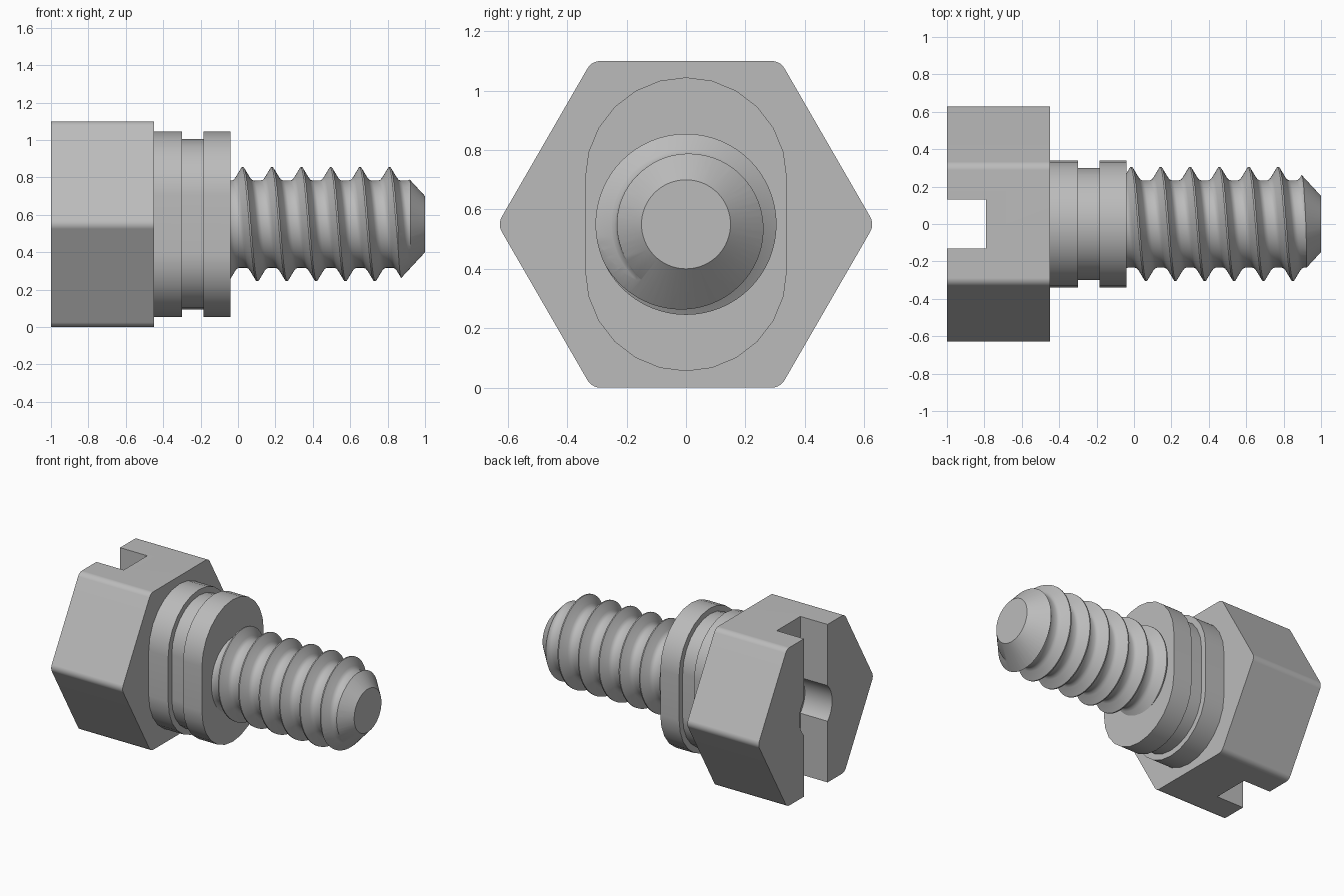
import bpy
import bmesh
from math import pi, sin, cos, tau

AXIS_Z = 0.55          # height of the screw axis

cube = bpy.data.objects.get("Cube")
if cube:
    bpy.data.objects.remove(cube, do_unlink=True)

steel = bpy.data.materials.new("grey steel")
steel.use_nodes = True
steel.diffuse_color = (0.5, 0.5, 0.5, 1)
steel.node_tree.nodes["Principled BSDF"].inputs["Base Color"].default_value = (0.5, 0.5, 0.5, 1)


def outline(corners, spread, radius, steps):
    """Rounded outline in the y-z plane: arcs around evenly spread centres."""
    points = []
    for c in range(corners):
        mid = tau * c / corners + (pi / 2 if corners == 2 else 0)
        for s in range(steps + 1):
            a = mid + (s / steps - 0.5) * tau / corners
            points.append((spread * cos(mid) + radius * cos(a),
                           AXIS_Z + spread * sin(mid) + radius * sin(a)))
    return points


def finish(name, bm):
    bmesh.ops.remove_doubles(bm, verts=bm.verts, dist=1e-5)
    bmesh.ops.recalc_face_normals(bm, faces=bm.faces)
    mesh = bpy.data.meshes.new(name)
    bm.to_mesh(mesh)
    bm.free()
    mesh.materials.append(steel)
    obj = bpy.data.objects.new(name, mesh)
    bpy.context.collection.objects.link(obj)
    return obj


def loft(name, sections):
    """Capped solid through (x, outline) sections."""
    bm = bmesh.new()
    rings = [[bm.verts.new((x, y, z)) for y, z in pts] for x, pts in sections]
    n = len(rings[0])
    for r0, r1 in zip(rings, rings[1:]):
        for i in range(n):
            j = (i + 1) % n
            bm.faces.new((r0[i], r0[j], r1[j], r1[i]))
    bm.faces.new(rings[0])
    bm.faces.new(rings[-1])
    return finish(name, bm)


def activate(obj):
    bpy.ops.object.select_all(action='DESELECT')
    obj.select_set(True)
    bpy.context.view_layer.objects.active = obj


def cut(obj, tool, operation):
    activate(obj)
    mod = obj.modifiers.new("cut", 'BOOLEAN')
    mod.operation = operation
    mod.solver = 'EXACT'
    mod.object = tool
    bpy.ops.object.modifier_apply(modifier=mod.name)
    bpy.data.objects.remove(tool, do_unlink=True)


def smooth(obj, weighted):
    activate(obj)
    bpy.ops.object.shade_smooth_by_angle(angle=pi / 6)
    if weighted:
        mod = obj.modifiers.new("normals", 'WEIGHTED_NORMAL')
        mod.keep_sharp = True
        bpy.ops.object.modifier_apply(modifier=mod.name)


# Hexagonal head with rounded corners, a driver slot and a round recess
fillet = 0.05
hexagon = outline(6, (AXIS_Z - fillet) / cos(pi / 6), fillet, 5)
head = loft("hex_head", [(-1, hexagon), (-0.45, hexagon)])
slot = [(-0.13, -0.2), (0.13, -0.2), (0.13, 1.3), (-0.13, 1.3)]
cut(head, loft("slot_cutter", [(-1.1, slot), (-0.79, slot)]), 'DIFFERENCE')
bore = outline(2, 0, 0.18, 24)
cut(head, loft("recess_cutter", [(-1.1, bore), (-0.79, bore)]), 'DIFFERENCE')
smooth(head, True)

# Oblong collar with a groove around it
wide = outline(2, 0.155, 0.34, 12)
narrow = outline(2, 0.155, 0.30, 12)
collar = loft("grooved_collar", [(-0.46, wide), (-0.30, wide), (-0.30, narrow),
                                 (-0.185, narrow), (-0.185, wide), (-0.04, wide)])
smooth(collar, True)

# Threaded shank: one thread profile swept along a helix
PITCH, SEGMENTS, TURNS = 0.157, 64, 10
profile = [(-0.004, 0.305), (0.004, 0.305), (0.036, 0.251), (0.046, 0.239),
           (0.060, 0.233), (0.097, 0.233), (0.111, 0.239), (0.121, 0.251)]
bm = bmesh.new()
grid = []
for i in range(SEGMENTS + 1):
    a = tau * i / SEGMENTS
    column = []
    for turn in range(TURNS):
        for dx, r in profile:
            x = 0.025 + dx + PITCH * (turn - 2 + i / SEGMENTS)
            column.append(bm.verts.new((x, -r * sin(a), AXIS_Z + r * cos(a))))
    grid.append(column)
for c0, c1 in zip(grid, grid[1:]):
    for j in range(len(c0) - 1):
        bm.faces.new((c0[j], c0[j + 1], c1[j + 1], c1[j]))
bmesh.ops.remove_doubles(bm, verts=bm.verts, dist=1e-5)
rim = [e for e in bm.edges if e.is_boundary]
ends = bmesh.ops.holes_fill(bm, edges=rim, sides=0)["faces"]
bmesh.ops.poke(bm, faces=ends)
shank = finish("threaded_shank", bm)

# Trim the shank to a blunt conical tip
big = outline(2, 0, 0.42, 32)
tip = outline(2, 0, 0.15, 32)
cut(shank, loft("tip_cutter", [(-0.1, big), (0.75, big), (1, tip)]), 'INTERSECT')
smooth(shank, False)
